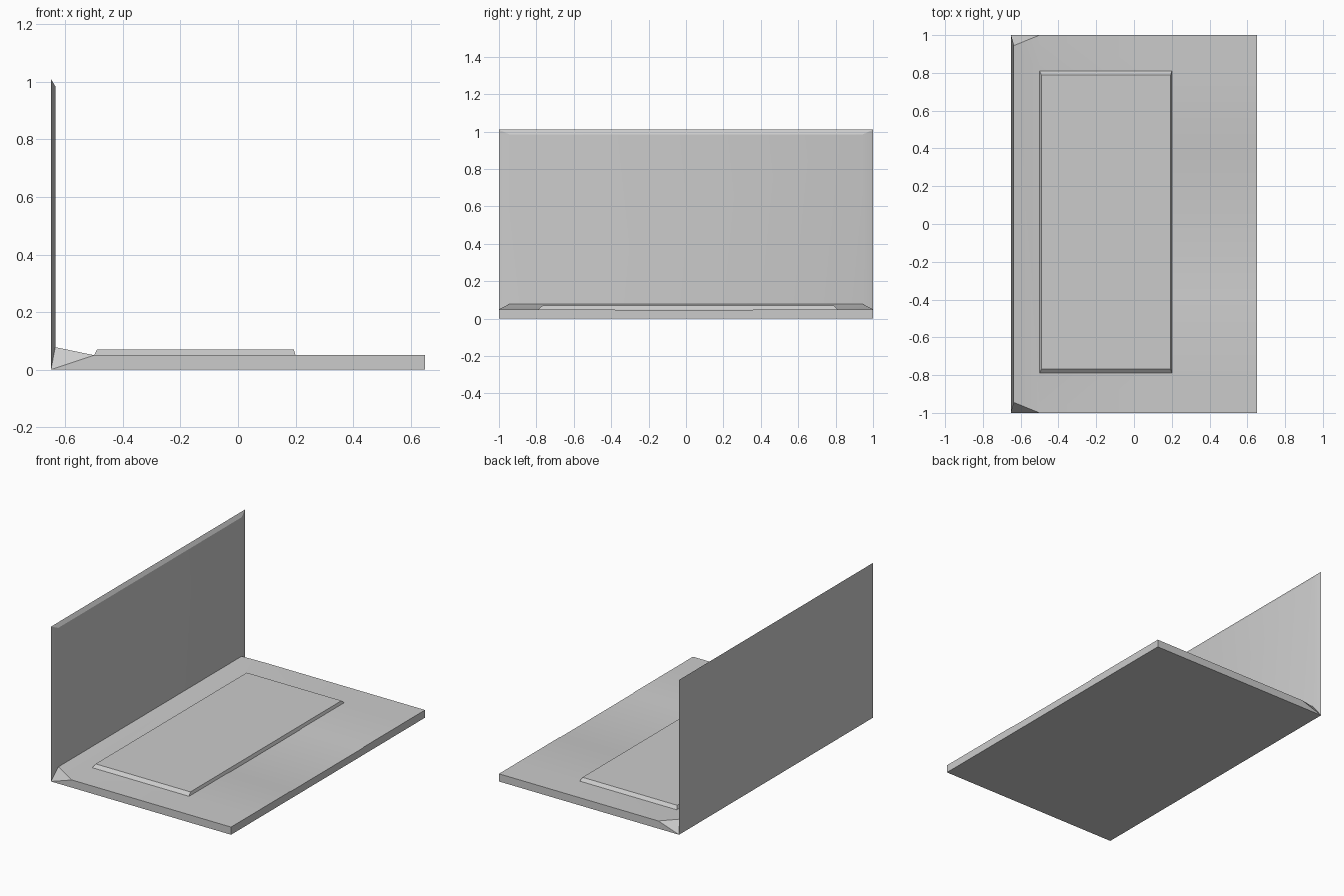
import bpy, bmesh, math

if "Cube" in bpy.data.objects:
    bpy.data.objects.remove(bpy.data.objects["Cube"])

X0, XH, XP, X1 = -0.65, -0.5, 0.2, 0.65     # back, hinge front, keyboard front, front edge
XS, DECK, TOP = -0.635, 0.05, 1.01          # screen inner face, deck height, screen top
Y_LO, Y_HI = -0.79, 0.81                    # keyboard panel ends


def build(name, faces):
    bm = bmesh.new()
    for pts in faces:
        bm.faces.new([bm.verts.new(p) for p in pts])
    bmesh.ops.remove_doubles(bm, verts=bm.verts, dist=1e-4)
    bmesh.ops.recalc_face_normals(bm, faces=bm.faces)
    me = bpy.data.meshes.new(name)
    bm.to_mesh(me)
    bm.free()
    ob = bpy.data.objects.new(name, me)
    bpy.context.collection.objects.link(ob)
    bpy.context.view_layer.objects.active = ob
    ob.select_set(True)
    bpy.ops.object.shade_smooth_by_angle(angle=math.radians(30))
    ob.select_set(False)
    return ob


# Bottom, upright screen back and front, screen top bevel, hinge slope
zi, zt, yi = 0.078, 0.985, 0.945
shell = [
    [(X0, -1, 0), (X0, 1, 0), (X1, 1, 0), (X1, -1, 0)],
    [(X0, -1, 0), (X0, -1, TOP), (X0, 1, TOP), (X0, 1, 0)],
    [(XS, -yi, zi), (XS, yi, zi), (XS, yi, zt), (XS, -yi, zt)],
    [(X0, -1, TOP), (XS, -yi, zt), (XS, yi, zt), (X0, 1, TOP)],
    [(XS, -yi, zi), (XH, -1, DECK), (XH, Y_LO, DECK),
     (XH, Y_HI, DECK), (XH, 1, DECK), (XS, yi, zi)],
]

# Both sides: screen bevel, hinge corner, base side, deck strip beside keyboard
for s, yk in ((-1, Y_LO), (1, Y_HI)):
    shell += [
        [(X0, s, 0), (X0, s, TOP), (XS, s * yi, zt), (XS, s * yi, zi)],
        [(X0, s, 0), (XS, s * yi, zi), (XH, s, DECK)],
        [(X0, s, 0), (XH, s, DECK), (XP, s, DECK), (X1, s, DECK), (X1, s, 0)],
        [(XH, s, DECK), (XP, s, DECK), (XP, yk, DECK), (XH, yk, DECK)],
    ]

# Palm rest with shallow trackpad recess
zr = DECK - 0.003
rest = [(-1, DECK), (Y_LO, DECK), (-0.395, DECK), (-0.375, zr),
        (0.355, zr), (0.375, DECK), (Y_HI, DECK), (1, DECK)]
for (ya, za), (yb, zb) in zip(rest, rest[1:]):
    shell.append([(XP, ya, za), (X1, ya, za), (X1, yb, zb), (XP, yb, zb)])
shell.append([(X1, -1, 0)] + [(X1, y, z) for y, z in rest] + [(X1, 1, 0)])
# Step between recess and keyboard
shell.append([(XP, y, z) for y, z in rest[2:6]])
build("base_and_screen", shell)

# Raised keyboard panel with sloped rim
low = [(XH, Y_LO, DECK), (XP, Y_LO, DECK), (XP, Y_HI, DECK), (XH, Y_HI, DECK)]
kt = 0.069
high = [(-0.49, -0.768, kt), (0.194, -0.768, kt), (0.194, 0.79, kt), (-0.49, 0.79, kt)]
panel = [high] + [[low[i], low[(i + 1) % 4], high[(i + 1) % 4], high[i]] for i in range(4)]
build("keyboard_panel", panel)
